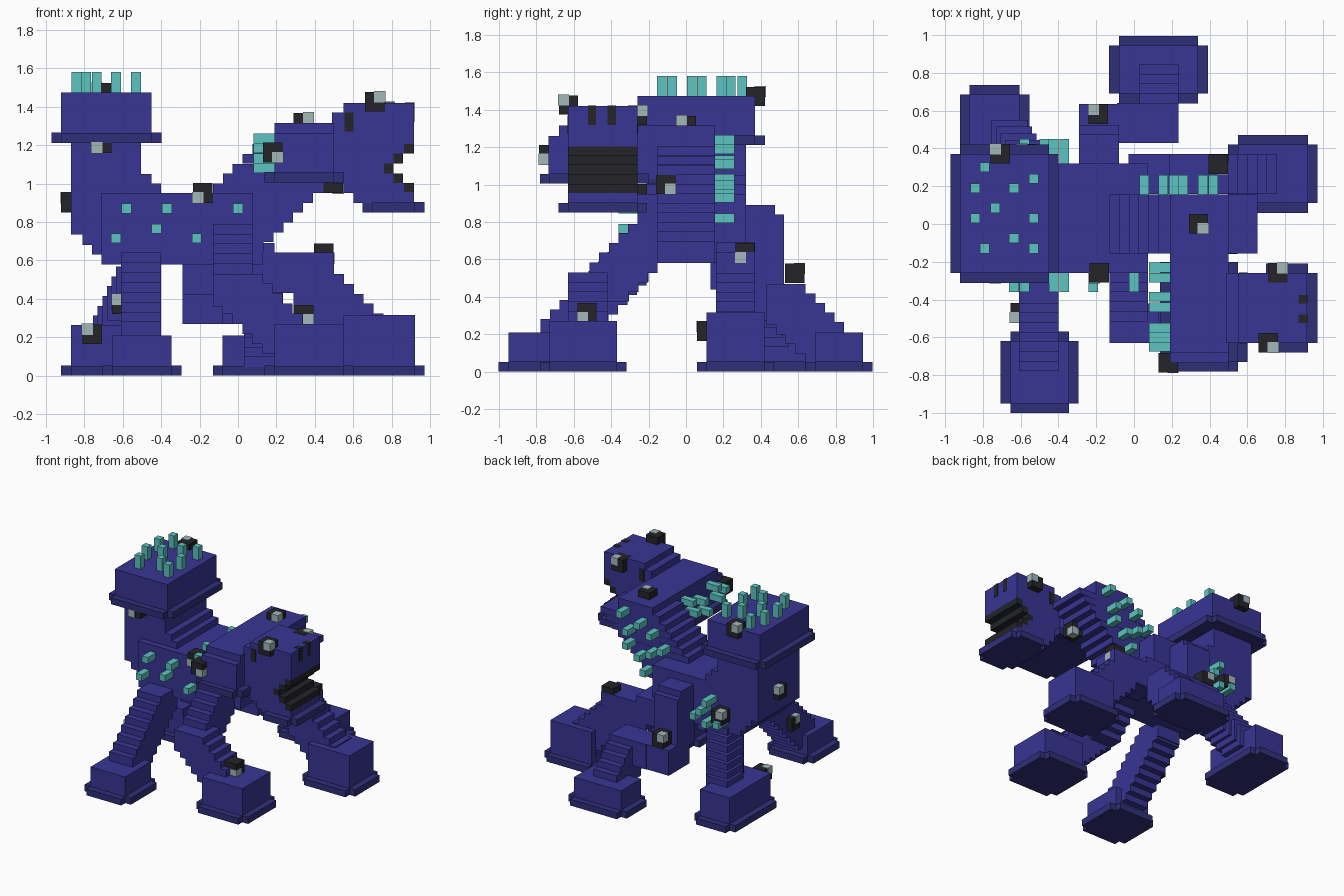
import bpy, bmesh
from mathutils import Vector

cube = bpy.data.objects.get("Cube")
if cube:
    bpy.data.objects.remove(cube)

U = 2 / 39  # block size


def material(name, rgb):
    lin = [((c / 255 + 0.055) / 1.055) ** 2.4 for c in rgb] + [1]
    m = bpy.data.materials.new(name)
    m.use_nodes = True
    m.diffuse_color = lin
    m.node_tree.nodes["Principled BSDF"].inputs["Base Color"].default_value = lin
    return m


BLUE = material("indigo_hide", (56, 53, 148))
DARK = material("dark_indigo_rim", (47, 47, 122))
TEAL = material("teal_spike", (92, 196, 192))
BLACK = material("black", (35, 36, 42))
GREY = material("pale_grey", (164, 184, 186))


def boxes(name, mat, items):
    """One object made of boxes given as (x0, x1, y0, y1, z0, z1)."""
    bm = bmesh.new()
    for x0, x1, y0, y1, z0, z1 in items:
        vs = bmesh.ops.create_cube(bm, size=1)["verts"]
        size = Vector((x1 - x0, y1 - y0, z1 - z0))
        mid = Vector((x0 + x1, y0 + y1, z0 + z1)) / 2
        for v in vs:
            v.co = v.co * size + mid
    me = bpy.data.meshes.new(name)
    bm.to_mesh(me)
    bm.free()
    me.materials.append(mat)
    ob = bpy.data.objects.new(name, me)
    bpy.context.collection.objects.link(ob)
    return ob


def stairs(start, step, n):
    """Repeat a box n times, moved by step each time."""
    return [tuple(c + step[i // 2] * k for i, c in enumerate(start)) for k in range(n)]


def rim(name, x0, x1, y0, y1, z):
    """Plate one block wider than the box, with notched corners."""
    boxes(name, DARK, [(x0 - U, x1 + U, y0, y1, z, z + U + .003),
                       (x0, x1, y0 - U, y1 + U, z, z + U)])


def foot(name, x0, x1, y0, y1, top):
    boxes(name, BLUE, [(x0, x1, y0, y1, U - .01, top)])
    rim(name + "_rim", x0, x1, y0, y1, 0)


def eye(name, x, y, z, sx, sy, sz):
    """Black block at a low corner with one pale corner chosen by sign."""
    s = 2 * U
    boxes(name, BLACK, [(x, x + s, y, y + s, z, z + s)])
    lo = [c + (U if sgn > 0 else 0) for c, sgn in zip((x, y, z), (sx, sy, sz))]
    e = .004
    boxes(name + "_glint", GREY, [(lo[0] - e, lo[0] + U + e, lo[1] - e, lo[1] + U + e,
                                   lo[2] - e, lo[2] + U + e)])


# Body with a rounded lower rear edge
boxes("body", BLUE, [(-.71, .075, -.26, .32, .58, .95),
                     (-.76, -.7, -.21, .32, .63, .95),
                     (-.81, -.7, -.21, .32, .68, .95),
                     (-.87, -.7, -.21, .32, .735, .95),
                     (.07, .13, -.155, .155, .58, .9)])

# Rear tower with cap
boxes("tower", BLUE, [(-.87, -.505, -.21, .32, .9, 1.23),
                      (-.51, -.45, -.21, .32, .9, 1.05),
                      (-.51, -.40, -.21, .32, .9, 1.0)])
boxes("tower_cap", BLUE, [(-.92, -.45, -.26, .37, 1.25, 1.475)])
rim("tower_rim", -.92, -.45, -.26, .37, 1.212)

# Stepped neck rising towards +x
boxes("neck", BLUE, stairs((-.13, .45, -.155, .155, .95, 1.0), (U, 0, U), 5)
      + stairs((-.13, .39, -.155, .155, .9, .955), (-U, 0, -U), 6))

# Neck block across the neck top, with its collar
boxes("neck_block", BLUE, [(.19, .5, -.68, .155, 1.03, 1.315),
                           (.19, .5, -.735, .155, 1.04, 1.26),
                           (.13, .2, -.155, .155, 1.0, 1.26)])
rim("neck_collar", .19, .5, -.73, -.2, 1.005)

# Head with a notched mouth
HY = (-.63, -.26)
boxes("head", BLUE, [(.55, .915, *HY, 1.205, 1.42),
                     (.49, .56, *HY, 1.0, 1.37),
                     (.55, .67, *HY, .95, 1.21),
                     (.60, .915, *HY, .9, .955)])
ends = [.915, .86, .81, .86, .915]
rows = [(1.207 - U * (i + 1), 1.207 - U * i, e) for i, e in enumerate(ends)]
boxes("mouth_walls", BLUE, [(.6, e - U, *HY, a, b) for a, b, e in rows])
boxes("mouth_lining", BLACK, [(e - U, e, *HY, a, b) for a, b, e in rows])
rim("jaw_rim", .7, .92, -.63, -.26, .85)
boxes("nostrils", BLACK, [(.87, .918, y, y + .045, 1.32, 1.423) for y in (-.525, -.42)])
boxes("cheek_slots", BLACK, [(.555, .6, y, y + .006, 1.27, 1.37) for y in (-.633, -.263)])

# Feet
foot("front_right_foot", -.655, -.345, -.95, -.62, .21)
foot("front_left_foot", .19, .55, -.73, -.37, .27)
foot("side_left_foot", .55, .92, .11, .42, .315)
foot("back_left_foot", -.08, .34, .69, .945, .21)
foot("back_right_foot", -.87, -.605, .16, .685, .265)

# Legs
boxes("front_right_leg", BLUE, [(-.61, -.4, -.42, -.2, .48, .64)]
      + stairs((-.61, -.4, -.42, -.21, .46, .64), (0, -U, -U), 8))
boxes("front_left_leg", BLUE,
      stairs((-.13, .075, -.31, -.1, .58, .79), (0, -U, -U), 5)
      + [(-.13, .075, -.63, -.42, .36, .53)]
      + stairs((-.08, .13, -.63, -.42, .32, .53), (U, 0, -U), 5))
boxes("side_left_leg", BLUE, [(-.03, .19, .16, .37, .48, .69),
                              (.1, .5, .16, .37, .43, .64),
                              (.3, .5, .16, .37, .38, .64)]
      + stairs((.29, .5, .16, .37, .36, .58), (U, 0, -U), 6))
boxes("back_left_leg", BLUE, [(-.29, -.08, .3, .525, .42, .84),
                              (-.29, -.08, .3, .475, .8, .89),
                              (-.29, -.08, .37, .635, .27, .47),
                              (-.09, .235, .43, .64, .27, .47)]
      + stairs((.03, .235, .43, .64, .25, .47), (0, U, -U), 5))
boxes("back_right_leg", BLUE,
      stairs((-.61, -.42, .13, .34, .44, .62), (-.024, .035, -U), 7))

# Teal spikes
H = U / 2
cap_spots = [(-.79, .30), (-.84, .19), (-.53, .24), (-.635, .19), (-.735, .085),
             (-.84, .03), (-.635, -.075), (-.53, .03), (-.53, -.13), (-.79, -.13)]
boxes("cap_spikes", TEAL, [(x - H, x + H, y - H, y + H, 1.46, 1.58) for x, y in cap_spots])
flank = [(-.58, .87), (-.37, .87), (0, .87), (-.425, .765), (-.635, .715), (-.215, .715)]
boxes("front_flank_spikes", TEAL, [(x - H, x + H, -.36, -.25, z - H, z + H) for x, z in flank])
rear = [(-.58, .68), (-.475, .83), (-.425, .75), (-.475, .66), (-.37, .70)]
boxes("rear_flank_spikes", TEAL, [(x - H, x + H, .31, .45, z - H, z + H) for x, z in rear])
nape = [(.42, 1.24), (.365, 1.11), (.26, 1.19), (.365, 1.0), (.155, 1.13),
        (.055, 1.03), (.26, .93), (.21, .82), (.155, .98)]
boxes("neck_spikes", TEAL, [(x - H, x + H, .145, .26, z - H, z + H) for x, z in nape])
back = [(-.23, 1.235), (-.285, 1.13), (-.385, 1.185), (-.44, 1.08),
        (-.55, 1.235), (-.6, 1.13), (-.65, 1.185)]
boxes("neck_block_spikes", TEAL, [(.08, .2, y - H, y + H, z - H, z + H) for y, z in back])

# Eyes scattered over the creature: low corner, then the pale corner's signs
eyes = {
    "tower_front": (-.76, -.31, 1.16, -1, -1, -1),
    "tower_top": (-.76, .32, 1.42, -1, 1, 1),
    "rump": (-.92, .02, .85, -1, 1, 1),
    "neck_base": (-.235, -.31, .90, -1, -1, -1),
    "neck_block_front": (.13, -.785, 1.11, 1, -1, -1),
    "neck_underside": (.445, -.16, .95, 1, 1, -1),
    "neck_block_top": (.29, -.05, 1.265, 1, -1, 1),
    "head_top": (.66, -.68, 1.375, 1, -1, 1),
    "head_side": (.71, -.31, 1.32, 1, 1, 1),
    "side_left_leg": (.395, .265, .585, 1, -1, -1),
    "front_left_foot": (.29, -.58, .265, 1, -1, -1),
    "back_left_leg": (-.24, .53, .475, -1, 1, 1),
    "back_right_foot": (-.81, .06, .165, -1, -1, 1),
    "front_right_leg": (-.655, -.52, .32, -1, -1, 1),
    "rear_flank": (-.62, .32, .68, -1, 1, 1),
}
for part, spec in eyes.items():
    eye(part + "_eye", *spec)
